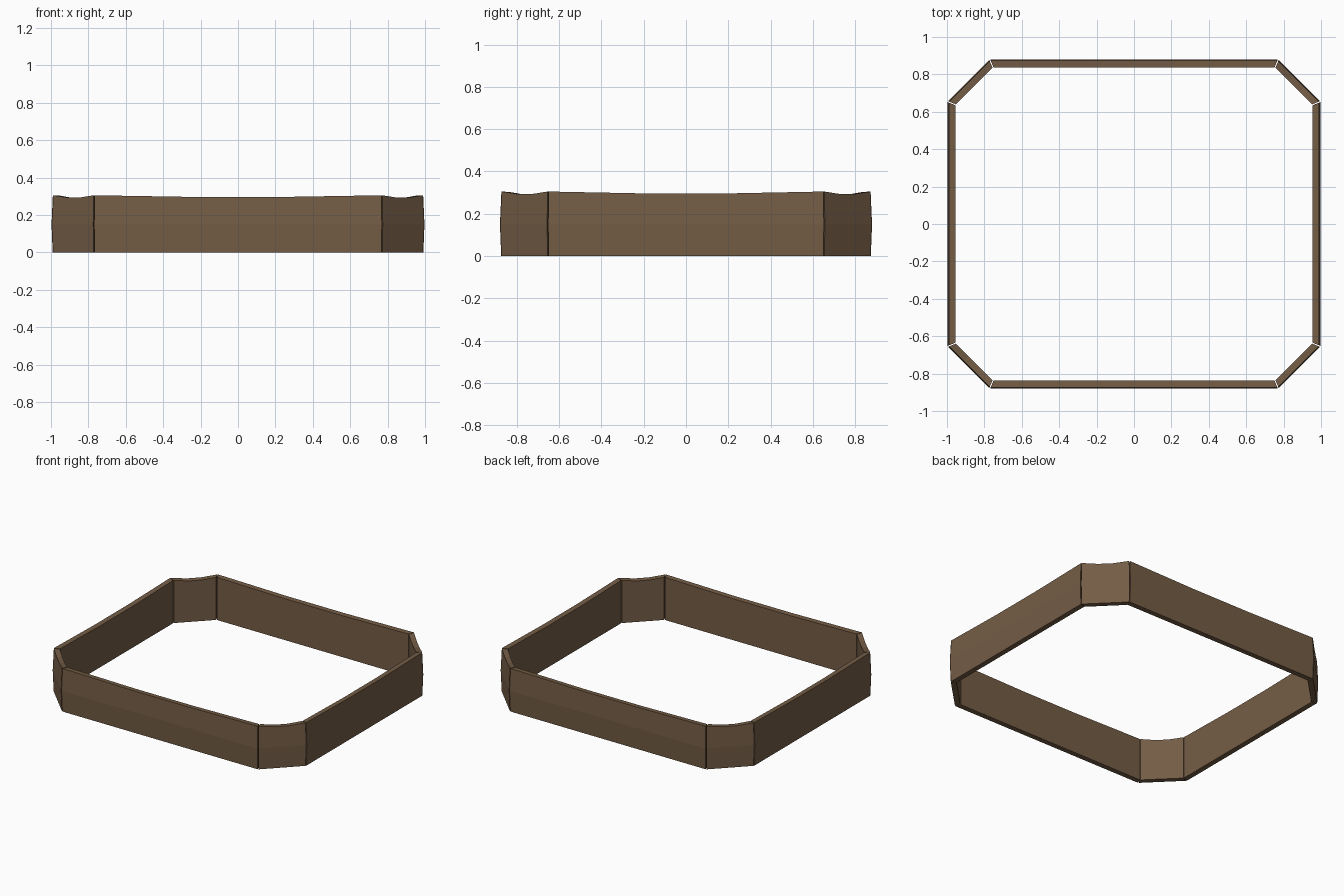
import bpy, bmesh
from math import tan, pi
from mathutils import Vector

cube = bpy.data.objects.get("Cube")
if cube:
    bpy.data.objects.remove(cube)

wood = bpy.data.materials.new("brown wood")
wood.use_nodes = True
colour = (0.175, 0.108, 0.06, 1)
wood.diffuse_color = colour
wood.node_tree.nodes["Principled BSDF"].inputs["Base Color"].default_value = colour

THICK, HEIGHT, GAP = 0.043, 0.305, 0.003


def board(name, start, end, sag):
    """Mitred plank with a bowed outer face and a sagging top edge."""
    start, end = Vector((*start, 0)), Vector((*end, 0))
    along = (end - start).normalized()
    inward = Vector((-along.y, along.x, 0))
    length = (end - start).length
    bm = bmesh.new()
    rings = []
    for t in (0, 0.35, 0.65, 1):
        top = HEIGHT - (sag if 0 < t < 1 else 0)
        # Cross-section: depth behind the outer face, height
        section = [(0.006, 0), (0, 0.15), (0.007, top), (THICK, top - 0.002), (THICK, 0)]
        ring = []
        for depth, z in section:
            cut = GAP + depth * tan(pi / 8)
            pos = start + along * (cut + t * (length - 2 * cut)) + inward * depth
            ring.append(bm.verts.new((pos.x, pos.y, z)))
        rings.append(ring)
    for a, b in zip(rings, rings[1:]):
        for i in range(5):
            j = (i + 1) % 5
            bm.faces.new((a[i], a[j], b[j], b[i]))
    bm.faces.new(rings[0])
    bm.faces.new(rings[-1][::-1])
    bmesh.ops.recalc_face_normals(bm, faces=bm.faces)
    mesh = bpy.data.meshes.new(name)
    bm.to_mesh(mesh)
    bm.free()
    mesh.materials.append(wood)
    bpy.context.collection.objects.link(bpy.data.objects.new(name, mesh))


# Octagonal outline, counter-clockwise from the front edge
X, Y, CX, CY = 0.997, 0.88, 0.772, 0.655
outline = [(-CX, -Y), (CX, -Y), (X, -CY), (X, CY), (CX, Y), (-CX, Y), (-X, CY), (-X, -CY)]
names = ["front", "front_left_corner", "left", "back_left_corner",
         "back", "back_right_corner", "right", "front_right_corner"]
for i, name in enumerate(names):
    board(name + "_board", outline[i], outline[(i + 1) % 8], 0.012 if i % 2 else 0.009)
